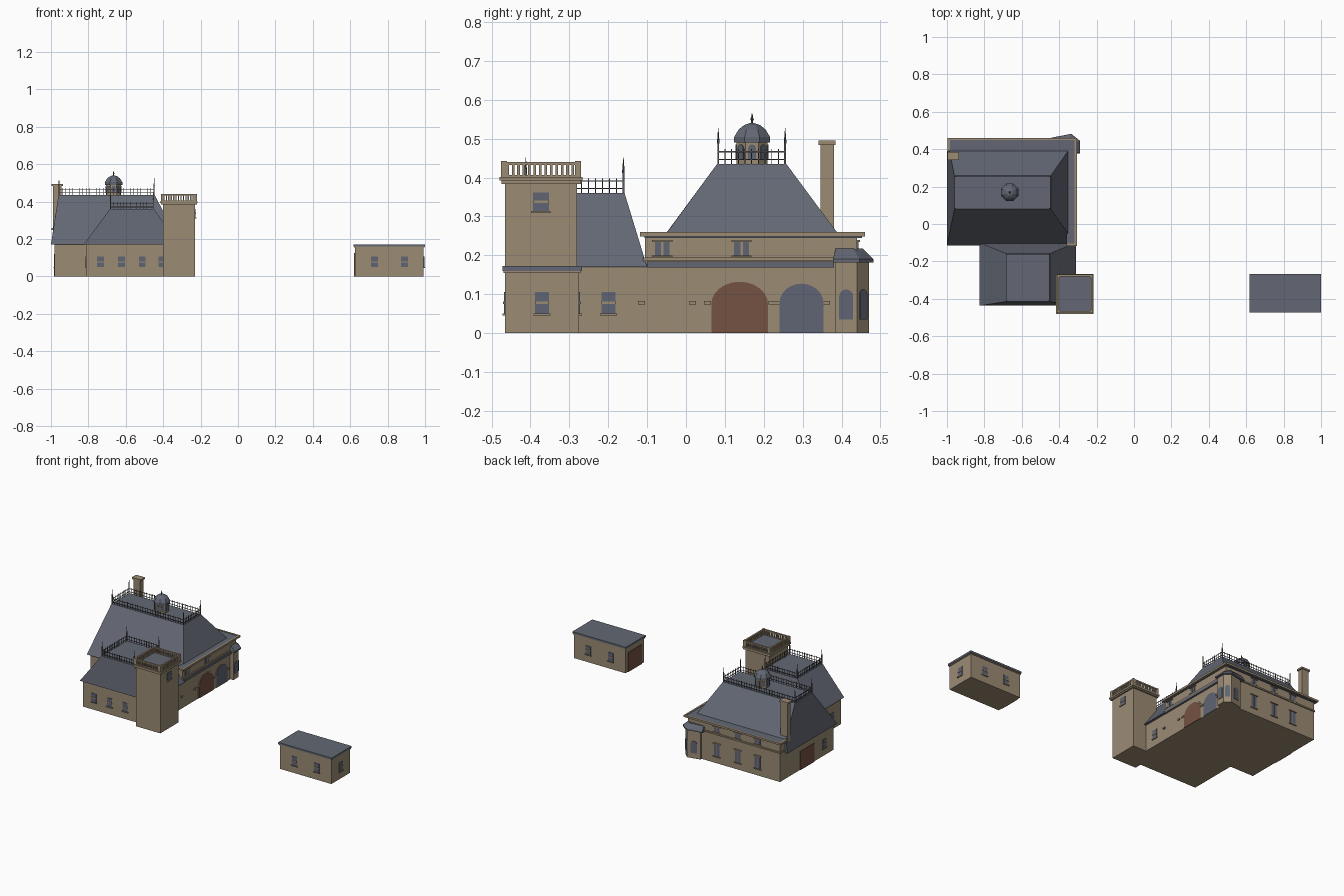
import bpy, bmesh, math
from mathutils import Vector

if "Cube" in bpy.data.objects:
    bpy.data.objects.remove(bpy.data.objects["Cube"])


def material(name, rgb):
    m = bpy.data.materials.new(name)
    m.diffuse_color = (*rgb, 1)
    m.use_nodes = True
    m.node_tree.nodes["Principled BSDF"].inputs["Base Color"].default_value = m.diffuse_color
    return m


STONE = material("sandstone", (0.33, 0.26, 0.175))
SLATE = material("slate", (0.125, 0.137, 0.172))
GLASS = material("window_glass", (0.115, 0.13, 0.175))
DOOR = material("door_wood", (0.175, 0.085, 0.055))
IRON = material("iron", (0.10, 0.10, 0.11))


def finish(name, bm, mat):
    bmesh.ops.recalc_face_normals(bm, faces=bm.faces)
    me = bpy.data.meshes.new(name)
    bm.to_mesh(me)
    bm.free()
    me.materials.append(mat)
    ob = bpy.data.objects.new(name, me)
    bpy.context.collection.objects.link(ob)
    return ob


def add_box(bm, x0, x1, y0, y1, z0, z1):
    vs = bmesh.ops.create_cube(bm, size=1)["verts"]
    for v in vs:
        v.co = Vector(((x0 + x1) / 2 + v.co.x * (x1 - x0),
                       (y0 + y1) / 2 + v.co.y * (y1 - y0),
                       (z0 + z1) / 2 + v.co.z * (z1 - z0)))


def boxes(name, mat, *dims):
    bm = bmesh.new()
    for d in dims:
        add_box(bm, *d)
    return finish(name, bm, mat)


def hull(name, mat, pts):
    bm = bmesh.new()
    vs = [bm.verts.new(p) for p in pts]
    bmesh.ops.convex_hull(bm, input=vs)
    bmesh.ops.dissolve_limit(bm, angle_limit=0.01, verts=bm.verts, edges=bm.edges)
    return finish(name, bm, mat)


def rect(x0, x1, y0, y1, z):
    return [(x0, y0, z), (x1, y0, z), (x1, y1, z), (x0, y1, z)]


def prism(name, mat, outline, z0, z1):
    return hull(name, mat, [(x, y, z) for z in (z0, z1) for x, y in outline])


def plate(name, mat, cx, cy, ang, outline, depth=0.003):
    """Thin plate on a wall; ang is the outward direction, outline is (sideways, height)."""
    n = Vector((math.cos(ang), math.sin(ang), 0))
    t = Vector((-n.y, n.x, 0))
    pts = [Vector((cx, cy, z)) + t * u + n * d for d in (-0.002, depth) for u, z in outline]
    return hull(name, mat, pts)


E, N, W, S = 0, math.pi / 2, math.pi, -math.pi / 2


def oblong(u0, u1, z0, z1):
    return [(u0, z0), (u1, z0), (u1, z1), (u0, z1)]


def arch(w, z0, z1, rise, n=12):
    r = w / 2
    return [(-r, z0), (r, z0)] + [
        (r * math.cos(i * math.pi / n), z1 - rise + rise * math.sin(i * math.pi / n)) for i in range(n + 1)]


def window(name, cx, cy, ang, w=0.036, z0=0.05, z1=0.106):
    h, mid = w / 2, (z0 + z1) / 2
    plate(name + "_glass", GLASS, cx, cy, ang, oblong(-h, h, z0, z1))
    plate(name + "_transom", STONE, cx, cy, ang, oblong(-h, h, mid - .003, mid + .003), .005)
    plate(name + "_sill", STONE, cx, cy, ang, oblong(-h - .004, h + .004, z0 - .005, z0), .007)


def pair(name, cx, cy, ang, z0, z1, w=0.016):
    for i, u in enumerate((-.011, .011)):
        plate(f"{name}_glass_{i}", GLASS, cx, cy, ang, oblong(u - w / 2, u + w / 2, z0, z1))
    plate(name + "_sill", STONE, cx, cy, ang, oblong(-.026, .026, z0 - .005, z0), .007)
    plate(name + "_lintel", STONE, cx, cy, ang, oblong(-.026, .026, z1, z1 + .005), .007)


# Main block, front wing and corner tower
boxes("main_walls", STONE, (-.98, -.325, -.105, .44, 0, .17))
boxes("wing_walls", STONE, (-.812, -.325, -.42, -.1, 0, .17))
boxes("tower_walls", STONE, (-.402, -.23, -.465, -.28, 0, .385))

# Attic storey wrapping the east and north sides
boxes("attic_walls", STONE, (-.36, -.322, -.105, .43, .168, .25), (-.98, -.322, .38, .44, .168, .25))
boxes("skirt_band", SLATE, (-.36, -.314, -.1, .38, .168, .184))
boxes("attic_string_course", STONE, (-.36, -.317, -.11, .385, .185, .194), (-.985, -.317, .38, .447, .185, .194))
boxes("gutter", SLATE, (-.362, -.318, -.107, .45, .245, .257), (-.985, -.318, .38, .452, .245, .257))
boxes("attic_coping", STONE, (-.318, -.306, -.118, .458, .248, .26),
      (-.998, -.306, .45, .46, .248, .26), (-.998, -.985, .39, .46, .248, .26), (-.36, -.306, -.118, -.105, .248, .26))

# Roofs with flat decks
hull("main_roof", SLATE, rect(-1, -.353, -.115, .39, .17)
     + [(-.353, -.05, .257), (-.353, .39, .257), (-.987, .39, .257)] + rect(-.96, -.445, .08, .258, .435))
hull("wing_roof", SLATE, rect(-.825, -.31, -.437, -.1, .17) + rect(-.685, -.45, -.415, -.158, .36))


# Iron deck railings with corner finials
def railing(name, x0, x1, y0, y1, z, h):
    bm = bmesh.new()
    t = .0012
    for zz in (z + .012, z + h * .8):
        for y in (y0, y1):
            add_box(bm, x0, x1, y - t, y + t, zz, zz + .003)
        for x in (x0, x1):
            add_box(bm, x - t, x + t, y0, y1, zz, zz + .003)
    nx, ny = round((x1 - x0) / .018), round((y1 - y0) / .018)
    spots = [(x0 + (x1 - x0) * i / nx, y) for i in range(nx + 1) for y in (y0, y1)]
    spots += [(x, y0 + (y1 - y0) * i / ny) for i in range(1, ny) for x in (x0, x1)]
    for x, y in spots:
        add_box(bm, x - t, x + t, y - t, y + t, z, z + h)
    for x in (x0, x1):
        for y in (y0, y1):
            add_box(bm, x - .0025, x + .0025, y - .0025, y + .0025, z, z + h * 1.35)
            c = bmesh.ops.create_cone(bm, segments=6, radius1=.0035, radius2=.0005, depth=.04)["verts"]
            bmesh.ops.translate(bm, verts=c, vec=(x, y, z + h * 1.35 + .02))
    finish(name, bm, IRON)


railing("main_railing", -.957, -.448, .083, .255, .433, .04)
railing("wing_railing", -.682, -.453, -.412, -.161, .358, .04)


# Octagonal cupola
def lathe(name, mat, cx, cy, profile, n=8):
    bm = bmesh.new()
    rings = [[bm.verts.new((cx + r * math.cos((i + .5) * math.tau / n), cy + r * math.sin((i + .5) * math.tau / n), z))
              for i in range(n)] for r, z in profile]
    for a, b in zip(rings, rings[1:]):
        for i in range(n):
            bm.faces.new((a[i], a[(i + 1) % n], b[(i + 1) % n], b[i]))
    bm.faces.new(rings[0])
    bm.faces.new(rings[-1])
    return finish(name, bm, mat)


CX, CY = -.665, .17
lathe("cupola_drum", STONE, CX, CY, [(.043, .43), (.043, .492)])
for k in range(8):
    a = k * math.tau / 8
    r = .043 * math.cos(math.pi / 8)
    plate(f"cupola_window_{k}", GLASS, CX + r * math.cos(a), CY + r * math.sin(a), a, arch(.02, .445, .485, .01, 6))
lathe("cupola_dome", SLATE, CX, CY, [(.05, .49), (.05, .504), (.045, .512), (.037, .524), (.022, .535), (.006, .54)])
lathe("cupola_finial", IRON, CX, CY, [(.003, .538), (.003, .546), (.005, .55), (.003, .554), (.001, .565)])

# Chimney
boxes("chimney", STONE, (-.99, -.943, .346, .38, .17, .484))
boxes("chimney_cap", STONE, (-.998, -.936, .341, .385, .484, .495))

# Tower cornice, flat roof and balustrade
boxes("tower_cornice", STONE, (-.412, -.22, -.475, -.27, .384, .394), (-.416, -.216, -.48, -.266, .392, .402))
boxes("tower_deck", SLATE, (-.404, -.228, -.467, -.279, .4, .405))
x0, x1, y0, y1 = -.412, -.22, -.476, -.27
rails = []
for za, zb in ((.402, .407), (.432, .44)):
    rails += [(x0, x1, y, y + .01, za, zb) for y in (y0, y1 - .01)]
    rails += [(x, x + .01, y0, y1, za, zb) for x in (x0, x1 - .01)]
for i in range(15):
    x, y, w = x0 + (x1 - x0 - .01) * i / 14, y0 + (y1 - y0 - .01) * i / 14, .0065
    rails += [(x, x + w, yy, yy + w, .402, .436) for yy in (y0 + .002, y1 - .008)]
    rails += [(xx, xx + w, y, y + w, .402, .436) for xx in (x0 + .002, x1 - .008)]
rails += [(x, x + .016, y, y + .016, .402, .442) for x in (x0, x1 - .016) for y in (y0, y1 - .016)]
boxes("tower_balustrade", STONE, *rails)
window("tower_window", -.23, -.373, E, .042, .314, .362)

# Faceted bay on the rear corner
prism("bay_walls", STONE, [(-.4, .385), (-.303, .385), (-.303, .44), (-.338, .47), (-.42, .452), (-.42, .4)], 0, .183)
BAY = [(-.4, .378), (-.29, .378), (-.29, .446), (-.335, .482), (-.44, .462), (-.44, .4)]
prism("bay_eave", SLATE, BAY, .181, .19)
hull("bay_roof", SLATE, [(x, y, .19) for x, y in BAY]
     + [(-.32, .385, .217), (-.32, .43, .217), (-.345, .455, .217), (-.44, .445, .217)])
plate("bay_window_east", GLASS, -.303, .412, E, arch(.036, .035, .112, .018))
plate("bay_window_corner", GLASS, -.3205, .455, math.atan2(.035, .03), arch(.028, .035, .112, .014))
plate("bay_window_north", GLASS, -.379, .461, math.atan2(.082, -.018), arch(.04, .035, .112, .018))

# East gateway arches, impost blocks and windows
plate("gate_surround", STONE, -.325, .138, E, arch(.16, 0, .14, .07), .002)
plate("wooden_gate", DOOR, -.325, .138, E, arch(.146, 0, .132, .058), .004)
plate("glazed_surround", STONE, -.325, .297, E, arch(.126, 0, .135, .06), .002)
plate("glazed_arch", GLASS, -.325, .297, E, arch(.113, 0, .127, .05), .004)
for i, (a, b) in enumerate(((-.123, -.105), (.008, .026), (.046, .064), (.212, .24), (.354, .37))):
    plate(f"impost_{i}", STONE, -.325, 0, E, oblong(a, b, .074, .083), .007)
window("wing_window_east", -.325, -.199, E)
for i, y in enumerate((-.061, .143)):
    pair(f"attic_window_east_{i}", -.322, y, E, .2, .234)

# Front, west and rear windows
for i, x in enumerate((-.735, -.623, -.512, -.407)):
    window(f"wing_window_front_{i}", x, -.42, S)
for i, y in enumerate((-.33, -.2)):
    window(f"wing_window_west_{i}", -.812, y, W)
for i, x in enumerate((-.53, -.68, -.82)):
    pair(f"rear_window_{i}", x, .44, N, .045, .125)
    pair(f"attic_window_rear_{i}", x, .44, N, .2, .234)
plate("west_door", DOOR, -.98, .165, W, oblong(-.07, .07, 0, .12), .004)
window("west_window", -.98, -.01, W)

# Detached shed
boxes("shed_walls", STONE, (.625, .993, -.465, -.275, 0, .156))
boxes("shed_roof", SLATE, (.618, 1, -.472, -.268, .16, .172))
boxes("shed_eave", STONE, (.621, .997, -.469, -.271, .154, .161))
for i, x in enumerate((.73, .89)):
    window(f"shed_window_front_{i}", x, -.465, S)
    window(f"shed_window_rear_{i}", x, -.275, N)
window("shed_window_east", .993, -.37, E)
plate("shed_door", DOOR, .625, -.37, W, oblong(-.07, .07, 0, .125), .004)
